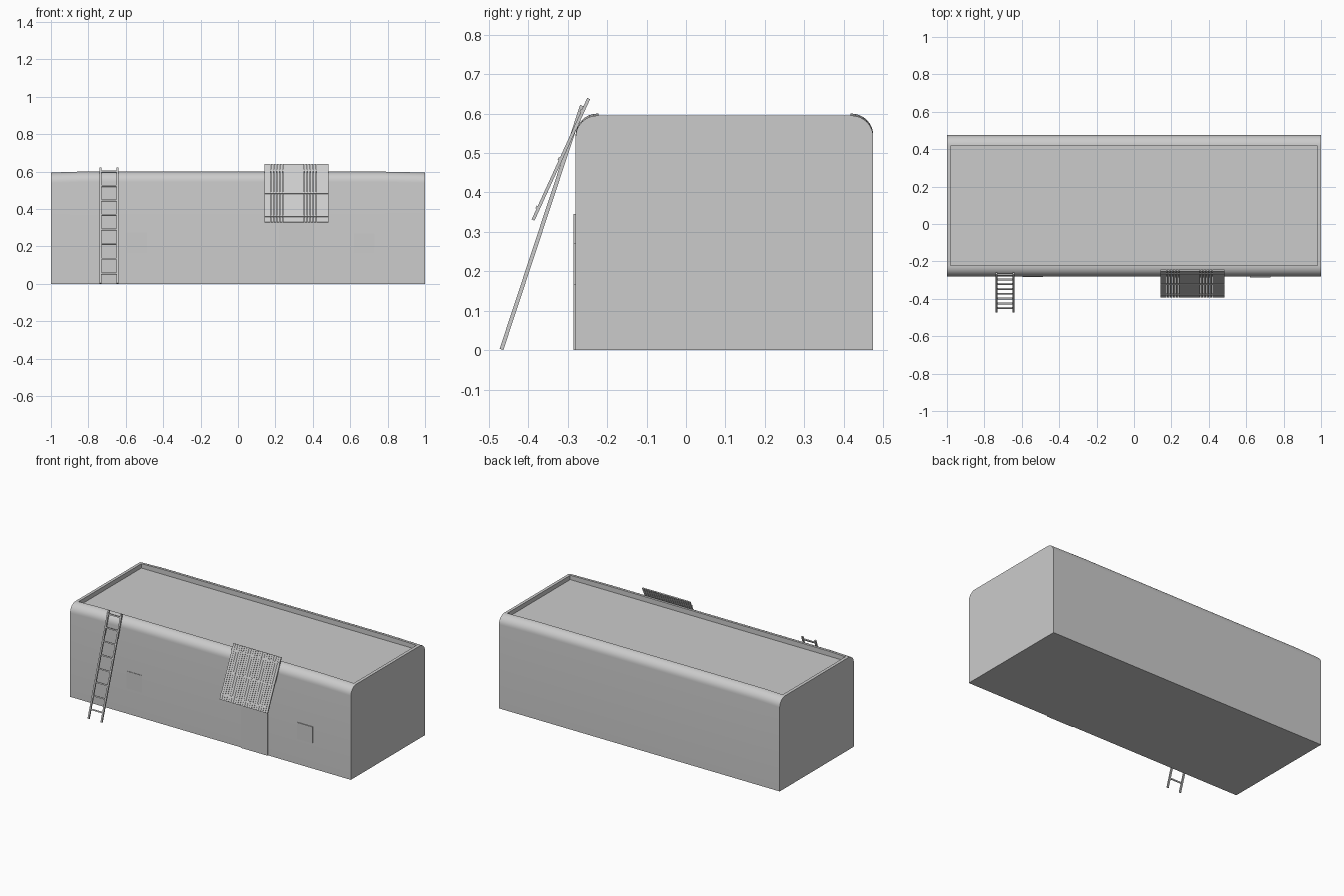
import bpy, bmesh, math
from mathutils import Vector, Matrix

if "Cube" in bpy.data.objects:
    bpy.data.objects.remove(bpy.data.objects["Cube"])


def new_object(name, bm):
    bmesh.ops.recalc_face_normals(bm, faces=bm.faces)
    mesh = bpy.data.meshes.new(name)
    bm.to_mesh(mesh)
    bm.free()
    obj = bpy.data.objects.new(name, mesh)
    bpy.context.collection.objects.link(obj)
    return obj


def add_box(bm, lo, hi, frame=Matrix()):
    lo, hi = Vector(lo), Vector(hi)
    size = Matrix.Diagonal((*(hi - lo), 1))
    bmesh.ops.create_cube(bm, size=1, matrix=frame @ Matrix.Translation((lo + hi) / 2) @ size)


def box(name, lo, hi):
    bm = bmesh.new()
    add_box(bm, lo, hi)
    return new_object(name, bm)


def leaning_frame(bottom, top):
    """Local z runs up the slope in the yz plane, local -y faces outward."""
    d = Vector(top) - Vector(bottom)
    tilt = math.atan2(d.y, d.z)
    return Matrix.Translation(bottom) @ Matrix.Rotation(-tilt, 4, 'X'), d.length


# Building body: rounded top edges, parapet dips slightly towards the ends
FRONT, BACK, R = -0.28, 0.475, 0.055


def body_profile(top):
    pts = [(FRONT, 0)]
    for i in range(9):
        a = math.pi - i * math.pi / 16
        pts.append((FRONT + R + R * math.cos(a), top - R + R * math.sin(a)))
    for i in range(9):
        a = math.pi / 2 - i * math.pi / 16
        pts.append((BACK - R + R * math.cos(a), top - R + R * math.sin(a)))
    return pts + [(BACK, 0)]


bm = bmesh.new()
rings = [[bm.verts.new((x, y, z)) for y, z in body_profile(top)]
         for x, top in ((-1, 0.595), (-0.84, 0.6), (0.76, 0.6), (1, 0.595))]
n = len(rings[0])
for a, b in zip(rings, rings[1:]):
    for i in range(n):
        j = (i + 1) % n
        bm.faces.new((a[i], a[j], b[j], b[i]))
bm.faces.new(rings[0])
bm.faces.new(rings[-1])
body = new_object("building_body", bm)

# Sunken roof inside the parapet
cutter = box("roof_cutter", (-0.98, FRONT + R + 0.003, 0.568), (0.98, BACK - R - 0.003, 0.8))
cutter.hide_render = True
cutter.hide_viewport = False
cutter.display_type = 'WIRE'
cut = body.modifiers.new("roof_recess", 'BOOLEAN')
cut.operation = 'DIFFERENCE'
cut.solver = 'EXACT'
cut.object = cutter
bpy.context.view_layer.objects.active = body
body.select_set(True)
bpy.ops.object.modifier_apply(modifier=cut.name)
bpy.data.objects.remove(cutter)
bpy.ops.object.shade_smooth_by_angle(angle=math.radians(30))

# Door and two shallow window panels
box("door", (0.22, FRONT - 0.006, 0), (0.41, FRONT + 0.01, 0.345))
box("window_left", (-0.595, FRONT - 0.003, 0.165), (-0.487, FRONT + 0.01, 0.275))
box("window_right", (0.62, FRONT - 0.005, 0.165), (0.73, FRONT + 0.01, 0.27))

# Ladder leaning on the front wall
frame, length = leaning_frame((0, -0.468, 0.002), (0, -0.264, 0.62))
bm = bmesh.new()
for x in (-0.736, -0.644):
    add_box(bm, (x - 0.005, -0.005, 0), (x + 0.005, 0.005, length), frame)
for i in range(8):
    s = 0.057 + i * 0.082
    add_box(bm, (-0.74, -0.004, s - 0.004), (-0.64, 0.004, s + 0.004), frame)
new_object("ladder", bm)

# Slatted awning above the door
frame, length = leaning_frame((0, -0.388, 0.33), (0, -0.247, 0.638))
X0, X1, COUNT = 0.142, 0.484, 21
pitch = (X1 - X0) / COUNT
bm = bmesh.new()
for i in range(COUNT):
    x = X0 + i * pitch
    add_box(bm, (x + 0.0007, -0.004, 0), (x + pitch - 0.0007, 0.004, length), frame)
new_object("awning_slats", bm)

# Cross battens holding the slats
bm = bmesh.new()
for s in (0.033, 0.169, 0.302):
    add_box(bm, (X0, -0.007, s - 0.004), (X1, 0.002, s + 0.004), frame)
new_object("awning_battens", bm)
